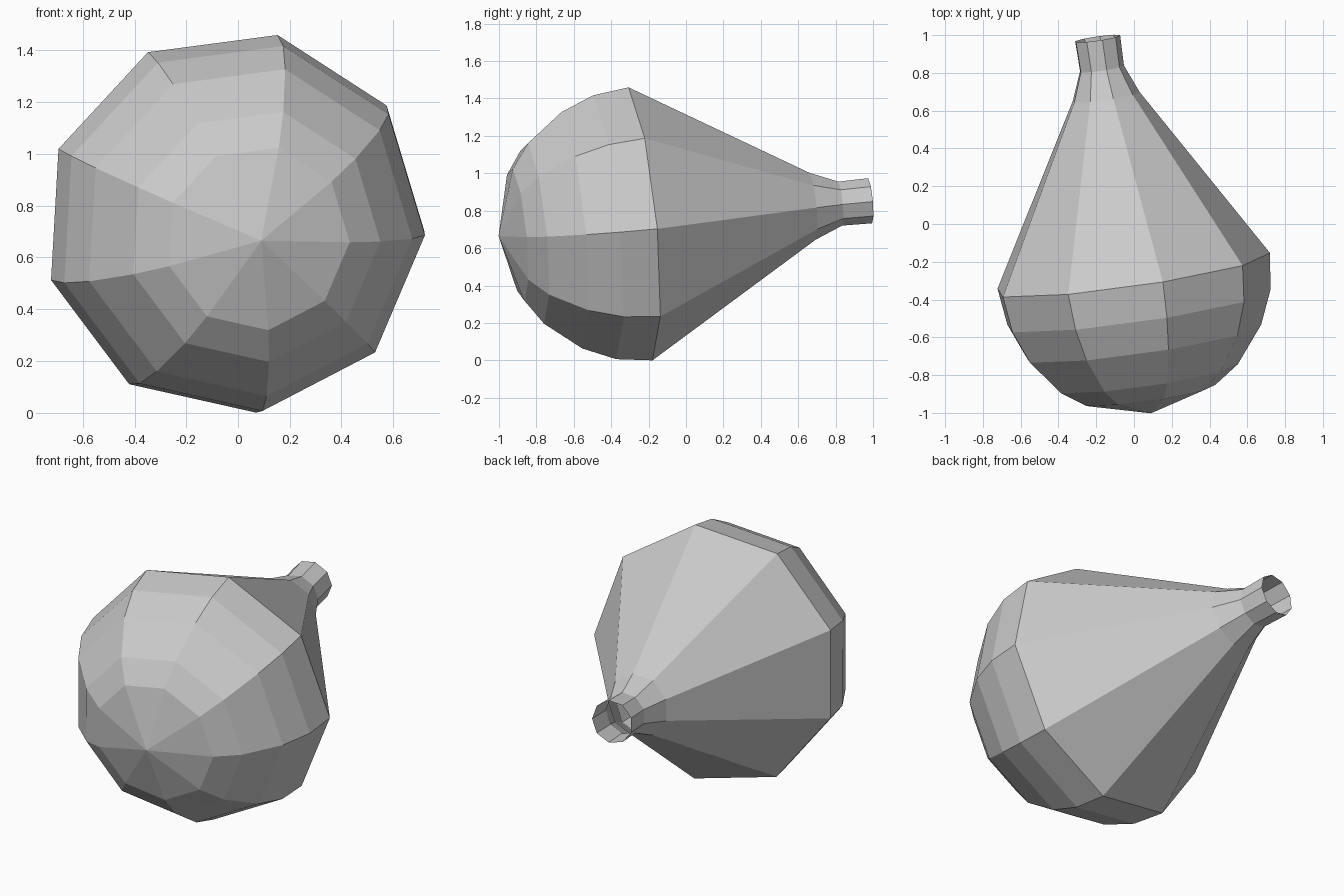
import bpy, bmesh, math
from mathutils import Vector

if "Cube" in bpy.data.objects:
    bpy.data.objects.remove(bpy.data.objects["Cube"])

SIDES = 9
POLE = Vector((0.09, -1.0, 0.67))            # rounded end of the bulb
AXIS = (Vector((-0.195, 0.985, 0.86)) - POLE).normalized()

# distance along the axis and radius: round bulb, cone, flared neck
PROFILE = [(0.10, 0.36), (0.191, 0.493), (0.381, 0.645), (0.557, 0.72),
           (0.751, 0.745), (1.70, 0.182), (1.851, 0.12), (2.013, 0.123)]

# cross-section directions, square to the tilted axis
phase = math.radians(-3.25)
U = Vector((math.cos(phase), 0, math.sin(phase)))
U = (U - AXIS * U.dot(AXIS)).normalized()
V = AXIS.cross(U)

bm = bmesh.new()
tip = bm.verts.new(POLE)
rings = []
for dist, radius in PROFILE:
    ring = []
    for i in range(SIDES):
        a = 2 * math.pi * i / SIDES
        ring.append(bm.verts.new(POLE + AXIS * dist + (U * math.cos(a) + V * math.sin(a)) * radius))
    rings.append(ring)

# fan at the round end, then bands up to the open neck
for i in range(SIDES):
    j = (i + 1) % SIDES
    bm.faces.new((tip, rings[0][j], rings[0][i]))
    for low, high in zip(rings, rings[1:]):
        bm.faces.new((low[i], low[j], high[j], high[i]))
bmesh.ops.recalc_face_normals(bm, faces=bm.faces)
if sum(f.normal.dot(f.calc_center_median() - Vector((0, -0.26, 0.74))) for f in bm.faces) < 0:
    bmesh.ops.reverse_faces(bm, faces=bm.faces)

# rest on the floor, centred
lo = [min(v.co[k] for v in bm.verts) for k in range(3)]
hi = [max(v.co[k] for v in bm.verts) for k in range(3)]
bmesh.ops.translate(bm, verts=bm.verts,
                    vec=(-(lo[0] + hi[0]) / 2, -(lo[1] + hi[1]) / 2, -lo[2]))

mesh = bpy.data.meshes.new("bulb_flask")
bm.to_mesh(mesh)
bm.free()
bpy.context.collection.objects.link(bpy.data.objects.new("bulb_flask", mesh))
